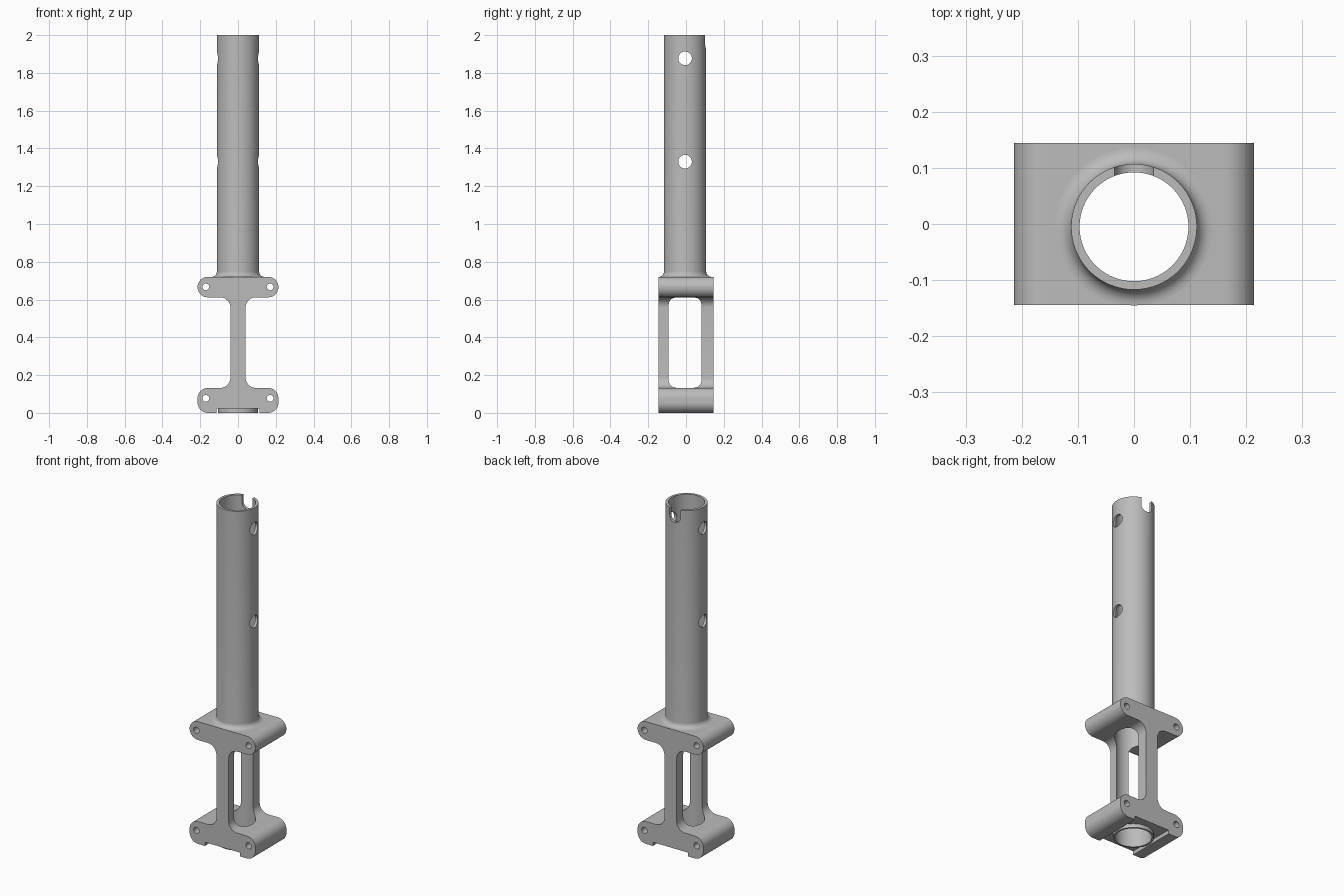
import bpy, bmesh, math
from mathutils import Vector, Matrix

cube = bpy.data.objects.get("Cube")
if cube:
    bpy.data.objects.remove(cube, do_unlink=True)

GREY = (0.5, 0.5, 0.5, 1)
metal = bpy.data.materials.new("grey metal")
metal.use_nodes = True
metal.diffuse_color = GREY
metal.node_tree.nodes["Principled BSDF"].inputs["Base Color"].default_value = GREY

AXIS_Y = -0.005          # the tube sits slightly forward of the bracket centre
BORE, OUTER = 0.097, 0.112
DEPTH = 0.1445           # half depth of the bracket


def make(name, bm):
    bmesh.ops.recalc_face_normals(bm, faces=bm.faces)
    mesh = bpy.data.meshes.new(name)
    bm.to_mesh(mesh)
    bm.free()
    obj = bpy.data.objects.new(name, mesh)
    bpy.context.collection.objects.link(obj)
    mesh.materials.append(metal)
    return obj


def rounded(corners, steps=10):
    """Outline through (x, z, radius) corners, rounding those with a radius."""
    out = []
    for i, (x, z, r) in enumerate(corners):
        p = Vector((x, z))
        if not r:
            out.append(p)
            continue
        a = (Vector(corners[i - 1][:2]) - p).normalized()
        b = (Vector(corners[(i + 1) % len(corners)][:2]) - p).normalized()
        centre = p + (a + b) * r      # all corners are right angles
        for k in range(steps + 1):
            t = k / steps * math.pi / 2
            out.append(centre - b * r * math.cos(t) - a * r * math.sin(t))
    return out


def rod(name, radius, length, centre, axis="Z", sides=48):
    turn = {"X": Matrix.Rotation(math.pi / 2, 4, "Y"),
            "Y": Matrix.Rotation(math.pi / 2, 4, "X"),
            "Z": Matrix()}[axis]
    bm = bmesh.new()
    bmesh.ops.create_cone(bm, cap_ends=True, segments=sides, radius1=radius,
                          radius2=radius, depth=length,
                          matrix=Matrix.Translation(centre) @ turn)
    return make(name, bm)


def box(name, size, centre):
    bm = bmesh.new()
    bmesh.ops.create_cube(bm, size=1, matrix=Matrix.Translation(centre)
                          @ Matrix.Diagonal((*size, 1)))
    return make(name, bm)


def lathe(name, profile, sides=96):
    """Revolve a closed (radius, z) profile around the tube axis."""
    bm = bmesh.new()
    rings = []
    for i in range(sides):
        a = 2 * math.pi * i / sides
        rings.append([bm.verts.new((r * math.cos(a), AXIS_Y + r * math.sin(a), z))
                      for r, z in profile])
    n = len(profile)
    for i, ring in enumerate(rings):
        after = rings[(i + 1) % sides]
        for j in range(n):
            k = (j + 1) % n
            bm.faces.new((ring[j], after[j], after[k], ring[k]))
    return make(name, bm)


def cut(obj, cutters):
    for c in cutters:
        c.hide_render = True
        mod = obj.modifiers.new("cut", "BOOLEAN")
        mod.operation, mod.solver, mod.object = "DIFFERENCE", "EXACT", c
    graph = bpy.context.evaluated_depsgraph_get()
    mesh = bpy.data.meshes.new_from_object(obj.evaluated_get(graph))
    obj.modifiers.clear()
    obj.data = mesh
    for c in cutters:
        bpy.data.objects.remove(c, do_unlink=True)


def smooth(obj):
    bpy.ops.object.select_all(action="DESELECT")
    obj.select_set(True)
    bpy.context.view_layer.objects.active = obj
    bpy.ops.object.shade_smooth_by_angle(angle=math.radians(30))


# Bracket: I-shaped profile with a channel under the foot, extruded front to back
half = [(0.115, 0.022, 0), (0.115, 0, 0), (0.214, 0, 0.055), (0.214, 0.132, 0.055),
        (0.04, 0.132, 0.055), (0.04, 0.612, 0.055),
        (0.214, 0.612, 0.0535), (0.214, 0.72, 0.0535)]
outline = rounded(half + [(-x, z, r) for x, z, r in reversed(half)])
bm = bmesh.new()
front = bm.faces.new([bm.verts.new((p.x, -DEPTH, p.y)) for p in outline])
grown = bmesh.ops.extrude_face_region(bm, geom=[front], use_keep_orig=True)["geom"]
bmesh.ops.translate(bm, vec=(0, 2 * DEPTH, 0),
                    verts=[v for v in grown if isinstance(v, bmesh.types.BMVert)])
bracket = make("bracket", bm)

# Bore and the four bolt holes
holes = [rod("bore_cutter", BORE, 1, (0, AXIS_Y, 0.4), sides=96)]
holes += [rod("bolt_cutter", 0.018, 1, (x, 0, z), "Y", 24)
          for x in (-0.17, 0.17) for z in (0.077, 0.667)]
cut(bracket, holes)
smooth(bracket)

# Tube with a flared base
FLARE = 0.028
base = [(OUTER + FLARE * (1 - math.sin(t)), 0.72 + FLARE * (1 - math.cos(t)))
        for t in (math.pi / 2 * k / 8 for k in range(9))]
tube = lathe("tube", [(BORE, 0.72)] + base + [(OUTER, 2), (BORE, 2)])

# Cross holes through the sides and a rounded notch in the back of the rim
NOTCH, NOTCH_Z = 0.035, 1.957
cut(tube, [rod("pin_cutter", 0.036, 1, (0, AXIS_Y, z), "X") for z in (1.33, 1.877)]
    + [rod("notch_cutter", NOTCH, 0.2, (0, 0.15, NOTCH_Z), "Y"),
       box("rim_cutter", (2 * NOTCH, 0.2, 0.2), (0, 0.15, NOTCH_Z + 0.1))])
smooth(tube)

# Collar around the bore under the foot
collar = lathe("bottom_collar", [(BORE, 0), (0.107, 0), (0.107, 0.022), (BORE, 0.022)])
smooth(collar)
